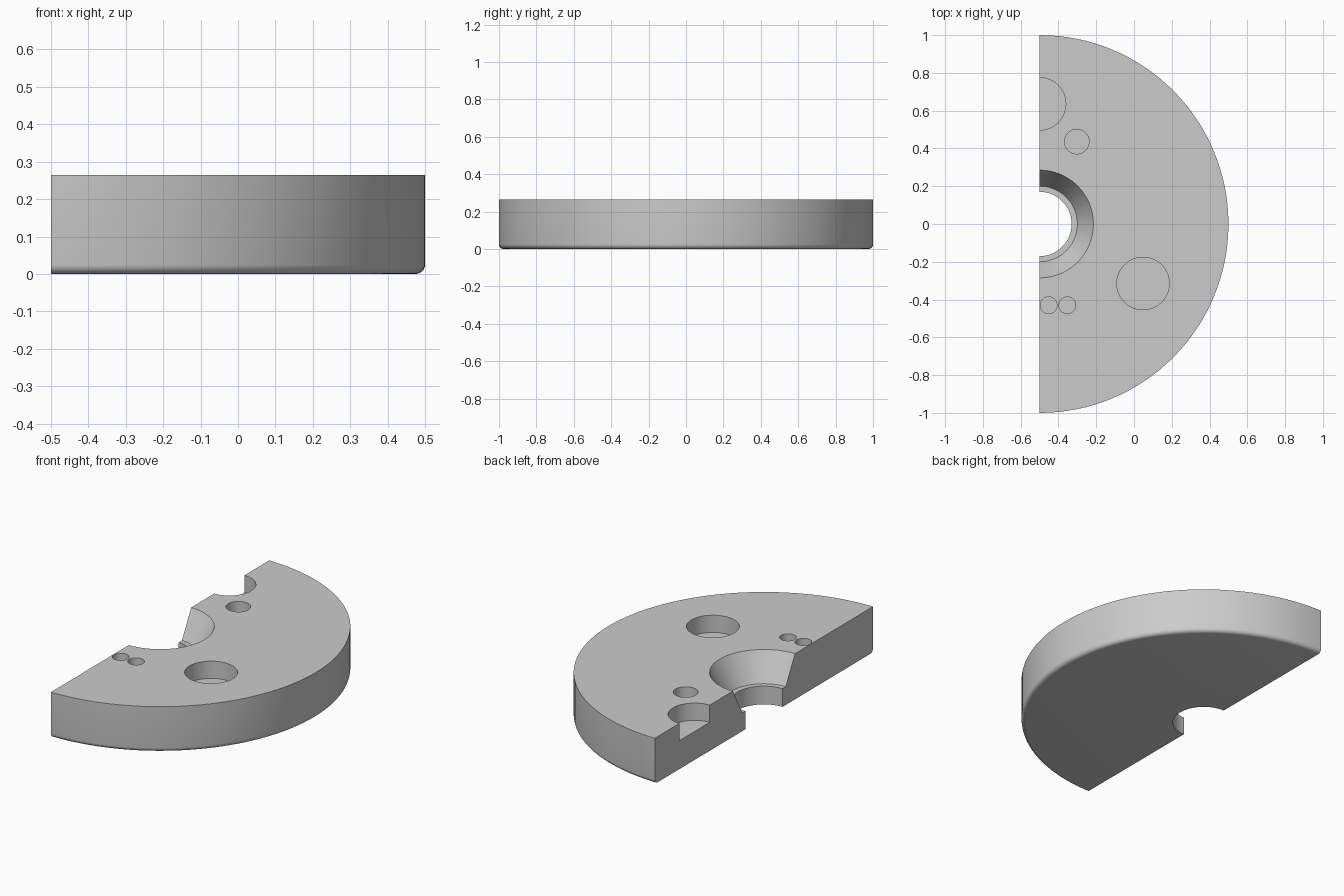
import bpy, bmesh
from math import pi, sin, cos
from mathutils import Vector, Matrix

cube = bpy.data.objects.get("Cube")
if cube:
    bpy.data.objects.remove(cube, do_unlink=True)

HEIGHT, CUT_X, POCKET = 0.265, -0.5, 0.1

grey = bpy.data.materials.new("light grey")
grey.use_nodes = True
colour = (0.6, 0.6, 0.6, 1)
grey.diffuse_color = colour
grey.node_tree.nodes["Principled BSDF"].inputs["Base Color"].default_value = colour


def make_object(name, bm):
    bmesh.ops.recalc_face_normals(bm, faces=bm.faces)
    mesh = bpy.data.meshes.new(name)
    bm.to_mesh(mesh)
    bm.free()
    obj = bpy.data.objects.new(name, mesh)
    bpy.context.collection.objects.link(obj)
    mesh.materials.append(grey)
    return obj


# Half disc: bore, ledge, conical seat and rounded lower rim swept half a turn
fillet = 0.025
profile = [(0.17, 0), (0.17, 0.106), (0.2, 0.106), (0.285, HEIGHT), (1, HEIGHT)]
profile += [(1 - fillet + fillet * cos(a), fillet - fillet * sin(a))
            for a in (i * pi / 12 for i in range(7))]
bm = bmesh.new()
verts = [bm.verts.new((CUT_X, -r, z)) for r, z in profile]
start = bm.faces.new(verts)
end = bmesh.ops.spin(bm, geom=[start], cent=(CUT_X, 0, 0), axis=(0, 0, 1),
                     angle=pi, steps=64, use_duplicate=False)
# Keep the starting cap so the swept body is closed
if not start.is_valid or all(len(e.link_faces) == 1 for e in start.edges):
    bmesh.ops.holes_fill(bm, edges=[e for e in bm.edges if e.is_boundary])
open_edges = [e for e in bm.edges if e.is_boundary]
if open_edges:
    bmesh.ops.holes_fill(bm, edges=open_edges, sides=0)
disc = make_object("half_disc", bm)

# Blind pockets sunk into the top: centre x, centre y, radius
pockets = [(CUT_X, 0.636, 0.139), (0.048, -0.315, 0.139), (-0.303, 0.436, 0.065),
           (-0.452, -0.43, 0.044), (-0.353, -0.43, 0.044)]
bpy.context.view_layer.objects.active = disc
for x, y, radius in pockets:
    bm = bmesh.new()
    place = Matrix.Translation(Vector((x, y, HEIGHT)))
    bmesh.ops.create_cone(bm, cap_ends=True, segments=48, radius1=radius,
                          radius2=radius, depth=POCKET * 2, matrix=place)
    cutter = make_object("pocket_cutter", bm)
    cutter.hide_render = True
    mod = disc.modifiers.new("pocket", "BOOLEAN")
    mod.operation = "DIFFERENCE"
    mod.solver = "EXACT"
    mod.object = cutter
    bpy.ops.object.modifier_apply(modifier=mod.name)
    bpy.data.objects.remove(cutter, do_unlink=True)

# Smooth curved walls, crisp rims
bpy.ops.object.select_all(action="DESELECT")
disc.select_set(True)
bpy.ops.object.shade_smooth_by_angle(angle=pi / 6)
